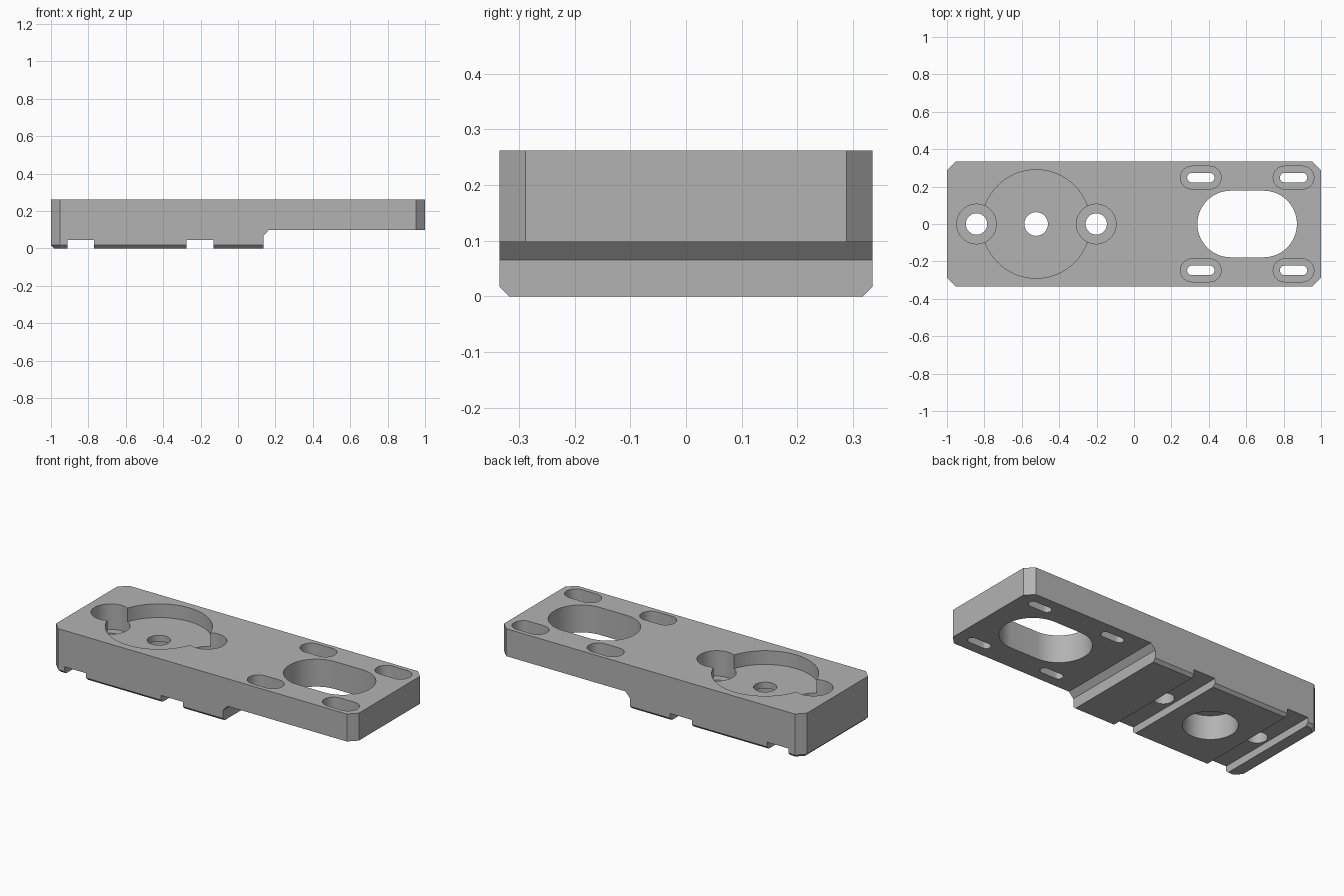
import bpy, bmesh, math

HX, HY, TOP = 1.0, 0.335, 0.262
OVER = 0.05  # cutter overshoot

if "Cube" in bpy.data.objects:
    bpy.data.objects.remove(bpy.data.objects["Cube"])

grey = bpy.data.materials.new("machined_grey")
grey.use_nodes = True
colour = (0.45, 0.45, 0.45, 1)
grey.diffuse_color = colour
grey.node_tree.nodes["Principled BSDF"].inputs["Base Color"].default_value = colour


def loft(name, rings):
    """Closed solid through matching rings of 3D points."""
    bm = bmesh.new()
    loops = [[bm.verts.new(p) for p in ring] for ring in rings]
    n = len(loops[0])
    bm.faces.new(loops[0][::-1])
    bm.faces.new(loops[-1])
    for a, b in zip(loops, loops[1:]):
        for i in range(n):
            j = (i + 1) % n
            bm.faces.new((a[i], a[j], b[j], b[i]))
    bmesh.ops.recalc_face_normals(bm, faces=bm.faces[:])
    mesh = bpy.data.meshes.new(name)
    bm.to_mesh(mesh)
    bm.free()
    mesh.materials.append(grey)
    ob = bpy.data.objects.new(name, mesh)
    bpy.context.collection.objects.link(ob)
    return ob


def octagon(inset, z, chamfer):
    x, y, c = HX - inset, HY - inset, chamfer
    pts = [(x, c - y), (x, y - c), (x - c, y), (c - x, y),
           (-x, y - c), (-x, c - y), (c - x, -y), (x - c, -y)]
    return [(px, py, z) for px, py in pts]


def cut(cutter):
    """Subtract the cutter from the plate and discard it."""
    cutter.hide_render = True
    mod = plate.modifiers.new("cut", "BOOLEAN")
    mod.operation, mod.solver, mod.object = "DIFFERENCE", "EXACT", cutter
    bpy.context.view_layer.objects.active = plate
    bpy.ops.object.modifier_apply(modifier=mod.name)
    bpy.data.objects.remove(cutter)


def cut_slot(cx, cy, r, z0, z1, straight=0.0, steps=32):
    """Round hole, or a stadium along x when straight > 0."""
    ring = []
    for side in (1, -1):
        for i in range(steps + (1 if straight else 0)):
            a = -side * math.pi / 2 + side * math.pi * i / steps
            if side < 0:
                a = math.pi / 2 + math.pi * i / steps
            ring.append((cx + side * straight + r * math.cos(a), cy + r * math.sin(a)))
    cut(loft("slot_cutter", [[(x, y, z) for x, y in ring] for z in (z0, z1)]))


def cut_profile(profile):
    """Cut an x-z profile right across the plate."""
    cut(loft("profile_cutter", [[(x, y, z) for x, z in profile] for y in (-0.5, 0.5)]))


# Plate with chamfered corners and a chamfered bottom rim
plate = loft("mounting_plate", [octagon(0.017, 0, 0.037),
                                octagon(0, 0.017, 0.047),
                                octagon(0, TOP, 0.047)])

# Raised underside at the right end, with a sloped inner corner
cut_profile([(0.135, -OVER), (0.135, 0.065), (0.165, 0.098), (1.1, 0.098), (1.1, -OVER)])

# Two channels across the underside
for x0, x1 in ((-0.912, -0.77), (-0.275, -0.13)):
    cut_profile([(x0, -OVER), (x0, 0.045), (x1, 0.045), (x1, -OVER)])

# Round pocket, central hole and the bore beneath it
cut_slot(-0.523, 0, 0.29, 0.18, TOP + OVER)
cut_slot(-0.523, 0, 0.147, -OVER, 0.143)
cut_slot(-0.523, 0, 0.063, 0.1, TOP)

# Counterbored screw holes on both sides of the pocket
for x in (-0.842, -0.202):
    cut_slot(x, 0, 0.106, 0.11, TOP + OVER)
    cut_slot(x, 0, 0.057, -OVER, 0.2)

# Large oblong window
cut_slot(0.605, 0, 0.178, 0, TOP + OVER, 0.088)

# Four recessed adjustment slots
for x in (0.357, 0.853):
    for y in (-0.248, 0.248):
        cut_slot(x, y, 0.061, 0.155, TOP + OVER, 0.048, 16)
        cut_slot(x, y, 0.026, 0, 0.2, 0.047, 16)

# Smooth round walls, crisp edges
bpy.ops.object.select_all(action="DESELECT")
plate.select_set(True)
bpy.context.view_layer.objects.active = plate
bpy.ops.object.shade_smooth_by_angle(angle=math.radians(25))
